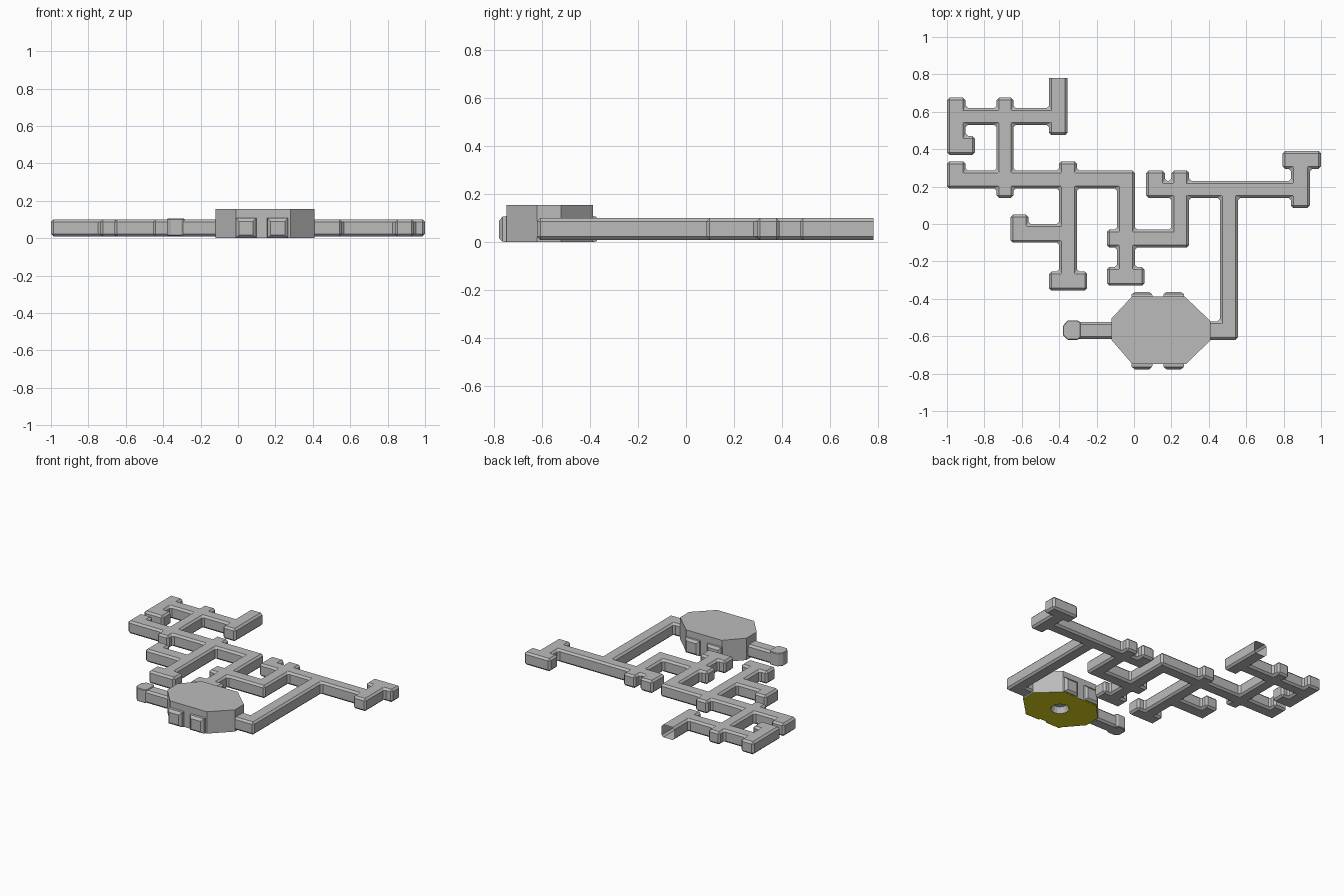
import bpy, bmesh, math
from mathutils import Vector

if "Cube" in bpy.data.objects:
    bpy.data.objects.remove(bpy.data.objects["Cube"], do_unlink=True)


def material(name, rgb):
    m = bpy.data.materials.new(name)
    m.use_nodes = True
    m.diffuse_color = (*rgb, 1)
    m.node_tree.nodes["Principled BSDF"].inputs["Base Color"].default_value = (*rgb, 1)
    return m


STONE = material("stone grey", (0.5, 0.5, 0.5))
FLOOR = material("olive floor", (0.7, 0.68, 0.01))


def finish(bm, name):
    me = bpy.data.meshes.new(name)
    bm.to_mesh(me)
    bm.free()
    me.materials.append(STONE)
    me.materials.append(FLOOR)
    ob = bpy.data.objects.new(name, me)
    bpy.context.collection.objects.link(ob)
    return ob


def prism(bm, z0, z1):
    """Raise flat footprint faces at z0 into solids reaching z1."""
    bmesh.ops.dissolve_limit(bm, angle_limit=math.radians(1), verts=bm.verts, edges=bm.edges)
    ext = bmesh.ops.extrude_face_region(bm, geom=bm.faces[:], use_keep_orig=True)
    bmesh.ops.translate(bm, vec=(0, 0, z1 - z0),
                        verts=[v for v in ext["geom"] if isinstance(v, bmesh.types.BMVert)])
    bmesh.ops.recalc_face_normals(bm, faces=bm.faces)


def chamfer(bm, width):
    edges = [e for e in bm.edges if e.is_manifold and e.calc_face_angle() > 0.5]
    bmesh.ops.bevel(bm, geom=edges, offset=width, segments=1, affect='EDGES', clamp_overlap=True)


def passages(name, rects, z0, z1, width):
    """Union of plan rectangles (x0, x1, y0, y1) as one chamfered tube."""
    xs = sorted({v for r in rects for v in r[:2]})
    ys = sorted({v for r in rects for v in r[2:]})
    bm = bmesh.new()
    for xa, xb in zip(xs, xs[1:]):
        for ya, yb in zip(ys, ys[1:]):
            cx, cy = (xa + xb) / 2, (ya + yb) / 2
            if any(r[0] < cx < r[1] and r[2] < cy < r[3] for r in rects):
                bm.faces.new([bm.verts.new((x, y, z0)) for x, y in
                              ((xa, ya), (xb, ya), (xb, yb), (xa, yb))])
    bmesh.ops.remove_doubles(bm, verts=bm.verts, dist=0.0005)
    prism(bm, z0, z1)
    chamfer(bm, width)
    return bm


# Corridor network
corridors = [
    (-1, -.9, .37, .675), (-1, -.85, .37, .47),            # hooked north-west room
    (-1, -.355, .53, .62), (-.735, -.645, .14, .675),
    (-.455, -.355, .475, .82),                             # open-ended exit
    (-1, .005, .19, .285), (-1, -.9, .19, .335),
    (-.4, -.305, -.355, .335), (-.455, -.25, -.355, -.255),
    (-.66, -.305, -.1, 0), (-.66, -.565, -.1, .05),
    (-.09, .005, -.33, .285), (-.145, .055, -.33, -.23),
    (-.145, .295, -.125, -.03), (.2, .295, -.125, .285),
    (.065, .94, .14, .23), (.065, .165, .14, .285),
    (.84, .94, .085, .39), (.795, 1, .295, .39),           # east end
    (.46, .555, -.62, .2), (.38, .555, -.62, -.52),        # link to the chamber
]
bm = passages("corridors", corridors, .01, .1, .013)
bmesh.ops.bisect_plane(bm, geom=bm.verts[:] + bm.edges[:] + bm.faces[:],
                       plane_co=(0, .78, 0), plane_no=(0, 1, 0), clear_outer=True)
finish(bm, "corridors")

# Short west passage and its eight-sided end
finish(passages("west_passage", [(-.32, -.09, -.615, -.525)], .01, .1, .013), "west_passage")
bm = bmesh.new()
end = [(-.38, -.545), (-.355, -.515), (-.3, -.515), (-.285, -.53),
       (-.285, -.605), (-.3, -.62), (-.355, -.62), (-.38, -.595)]
bm.faces.new([bm.verts.new((x, y, .012)) for x, y in end])
prism(bm, .012, .105)
chamfer(bm, .004)
finish(bm, "west_passage_end")

# Great chamber: eight-sided walls and roof
plan = [(-.12, -.505), (-.01, -.387), (.27, -.387), (.41, -.52),
        (.41, -.62), (.28, -.748), (-.01, -.748), (-.12, -.62)]
bm = bmesh.new()
bm.faces.new([bm.verts.new((x, y, 0)) for x, y in plan])
prism(bm, 0, .155)
bmesh.ops.delete(bm, geom=[f for f in bm.faces if f.normal.z < -.9], context='FACES')
finish(bm, "chamber")

# Chamber floor with a round opening
bm = bmesh.new()
outer = [bm.verts.new((x, y, 0)) for x, y in plan]
hole = bmesh.ops.create_circle(bm, segments=16, radius=.06)["verts"]
bmesh.ops.translate(bm, vec=(.145, -.567, 0), verts=hole)
for a, b in zip(outer, outer[1:] + outer[:1]):
    bm.edges.new((a, b))
bmesh.ops.triangle_fill(bm, edges=bm.edges[:], use_beauty=True)
for f in bm.faces:
    f.normal_update()
    f.material_index = 1
    if f.normal.z > 0:
        f.normal_flip()
finish(bm, "chamber_floor")

# Capped well above the opening
bm = bmesh.new()
bmesh.ops.create_cone(bm, cap_ends=True, segments=16, radius1=.06, radius2=.045, depth=.04)
bmesh.ops.translate(bm, vec=(.145, -.567, .02), verts=bm.verts)
bmesh.ops.delete(bm, geom=[f for f in bm.faces if f.normal.z < -.9], context='FACES')
finish(bm, "floor_well")

# Four tapered alcoves on the north and south walls
for side, wall, tip in (("north", -.4, -.363), ("south", -.735, -.778)):
    for label, x0, x1 in (("right", -.015, .1), ("left", .155, .27)):
        bm = bmesh.new()
        rings = []
        for y, inset in ((wall, 0), ((wall + 2 * tip) / 3, .003), (tip, .02)):
            xa, xb, za, zb = x0 + inset, x1 - inset, inset * .8, .11 - inset
            rings.append([bm.verts.new(p) for p in
                          ((xa, y, za), (xb, y, za), (xb, y, zb), (xa, y, zb))])
        for lo, hi in zip(rings, rings[1:]):
            for i in range(4):
                j = (i + 1) % 4
                bm.faces.new((lo[i], lo[j], hi[j], hi[i]))
        bm.faces.new(rings[0])
        bm.faces.new(rings[-1])
        bmesh.ops.recalc_face_normals(bm, faces=bm.faces)
        for f in bm.faces:
            f.material_index = int(f.normal.z < -.9)
        finish(bm, f"{side}_alcove_{label}")
